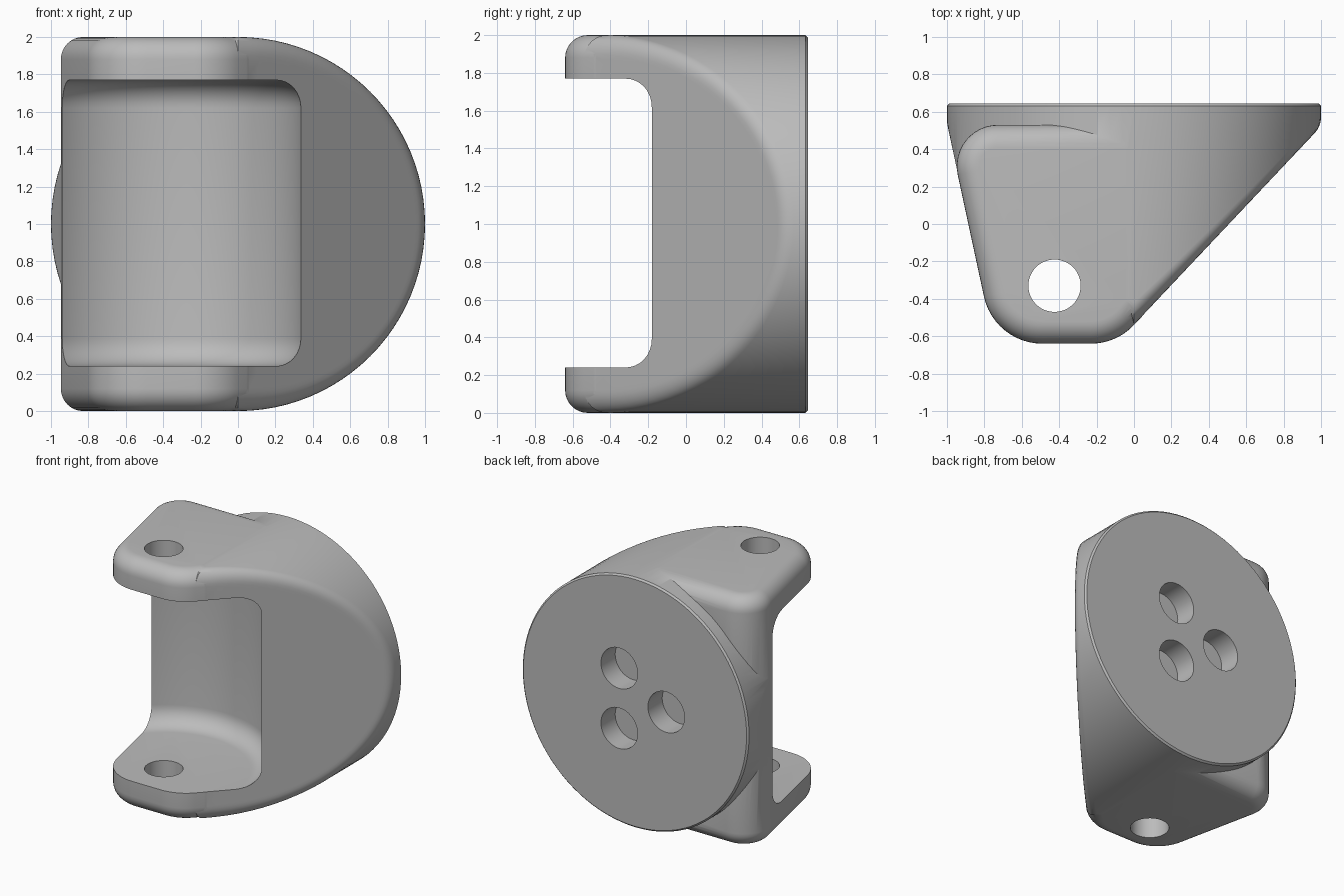
import bpy, bmesh
from math import sin, cos, pi, sqrt, hypot
from mathutils import Vector

old = bpy.data.objects.get("Cube")
if old:
    bpy.data.objects.remove(old, do_unlink=True)

FILLET = 0.12
PIN = Vector((-0.425, -0.33, 0))

grey = bpy.data.materials.new("plain grey")
grey.use_nodes = True
grey.diffuse_color = (0.5, 0.5, 0.5, 1)
grey.node_tree.nodes["Principled BSDF"].inputs["Base Color"].default_value = (0.5, 0.5, 0.5, 1)


def loft(name, rings):
    """Closed solid through rings of equal point count, capped at both ends."""
    bm = bmesh.new()
    loops = [[bm.verts.new(p) for p in ring] for ring in rings]
    n = len(loops[0])
    for a, b in zip(loops, loops[1:]):
        for i in range(n):
            j = (i + 1) % n
            bm.faces.new((a[i], a[j], b[j], b[i]))
    bm.faces.new(loops[0][::-1])
    bm.faces.new(loops[-1])
    bmesh.ops.recalc_face_normals(bm, faces=bm.faces)
    mesh = bpy.data.meshes.new(name)
    bm.to_mesh(mesh)
    bm.free()
    mesh.materials.append(grey)
    obj = bpy.data.objects.new(name, mesh)
    bpy.context.collection.objects.link(obj)
    return obj


def circle(radius, seg=96):
    return [(radius * cos(2 * pi * i / seg), radius * sin(2 * pi * i / seg)) for i in range(seg)]


def combine(target, other, operation):
    bpy.context.view_layer.objects.active = target
    mod = target.modifiers.new("combine", 'BOOLEAN')
    mod.operation = operation
    mod.solver = 'EXACT'
    mod.object = other
    bpy.ops.object.modifier_apply(modifier=mod.name)
    bpy.data.objects.remove(other, do_unlink=True)


# Fork block: rounded plan outline, with filleted top and bottom rims
corners = [(-0.748, -0.64, 0.32), (-0.094, -0.64, 0.32), (0.08, -0.455, 0.13),
           (0.08, 0.53, 0.13), (-1.0, 0.53, 0.22)]


def plan(inset, z, steps=12):
    ring = []
    for k, (x, y, r) in enumerate(corners):
        p = Vector((x, y))
        before = (p - Vector(corners[k - 1][:2])).normalized()
        after = (Vector(corners[(k + 1) % len(corners)][:2]) - p).normalized()
        turn = before.angle(after)
        left = Vector((-before.y, before.x))
        centre = p - before * r * sin(turn / 2) / cos(turn / 2) + left * r
        for i in range(steps + 1):
            a = turn * i / steps
            ring.append((*(centre + (before * sin(a) - left * cos(a)) * (r - inset)), z))
    return ring


arc = [pi / 2 * i / 8 for i in range(9)]
low = [(FILLET * (1 - sin(a)), FILLET * (1 - cos(a))) for a in arc]
rims = low + [(o, 2 - z) for o, z in reversed(low)]
bracket = loft("bracket", [plan(o, z) for o, z in rims])

# Round base: disc whose front is bounded by slanted planes, with a filleted rim
planes = [(-0.538, 1.06), (-4.11, -4.65), (-0.538, -0.5)]


def front_depth(rho, c):
    best = -9
    for p, q in planes:
        s = q * c
        h = sqrt(1 + s * s)
        t = rho - 1
        y = p + s * rho
        if t > FILLET * (s / h - 1):
            y = p + s - s * FILLET + FILLET * h - sqrt(max(0, FILLET ** 2 - (t + FILLET) ** 2))
        best = max(best, y)
    return best


def disc_ring(rho, y=None):
    return [(x * rho, front_depth(rho, x) if y is None else y, 1 + z * rho) for x, z in circle(1)]


radii = [0.02, 0.2, 0.4, 0.6, 0.7, 0.8] + [1 - FILLET + FILLET * sin(a) for a in arc]
base = loft("round_base", [disc_ring(r) for r in radii] + [disc_ring(1, 0.632), disc_ring(0.987, 0.645)])
combine(bracket, base, 'UNION')

# Slot between the fork arms: round pocket about the pin axis
R, f = 0.776, 0.15
profile = [(R - f + f * sin(a), 0.24 + f * (1 - cos(a))) for a in arc]
profile += [(r, 2.01 - z) for r, z in reversed(profile)]
slot = loft("slot_cutter", [[(PIN.x + x, PIN.y + y, z) for x, y in circle(r, 128)] for r, z in profile])
combine(bracket, slot, 'DIFFERENCE')

# Pin hole through both arms
pin = loft("pin_cutter", [[(PIN.x + x, PIN.y + y, z) for x, y in circle(0.14, 48)] for z in (-0.1, 2.1)])
combine(bracket, pin, 'DIFFERENCE')

# Three blind mounting holes in the back
for k in range(3):
    a = pi + k * 2 * pi / 3
    cx, cz = 0.277 * cos(a), 1 + 0.277 * sin(a)
    hole = loft("mount_cutter", [[(cx + x, y, cz + z) for x, z in circle(0.162, 48)] for y in (0.465, 0.8)])
    combine(bracket, hole, 'DIFFERENCE')

bpy.ops.object.select_all(action='DESELECT')
bracket.select_set(True)
bpy.context.view_layer.objects.active = bracket
bpy.ops.object.shade_smooth_by_angle(angle=pi / 6)
